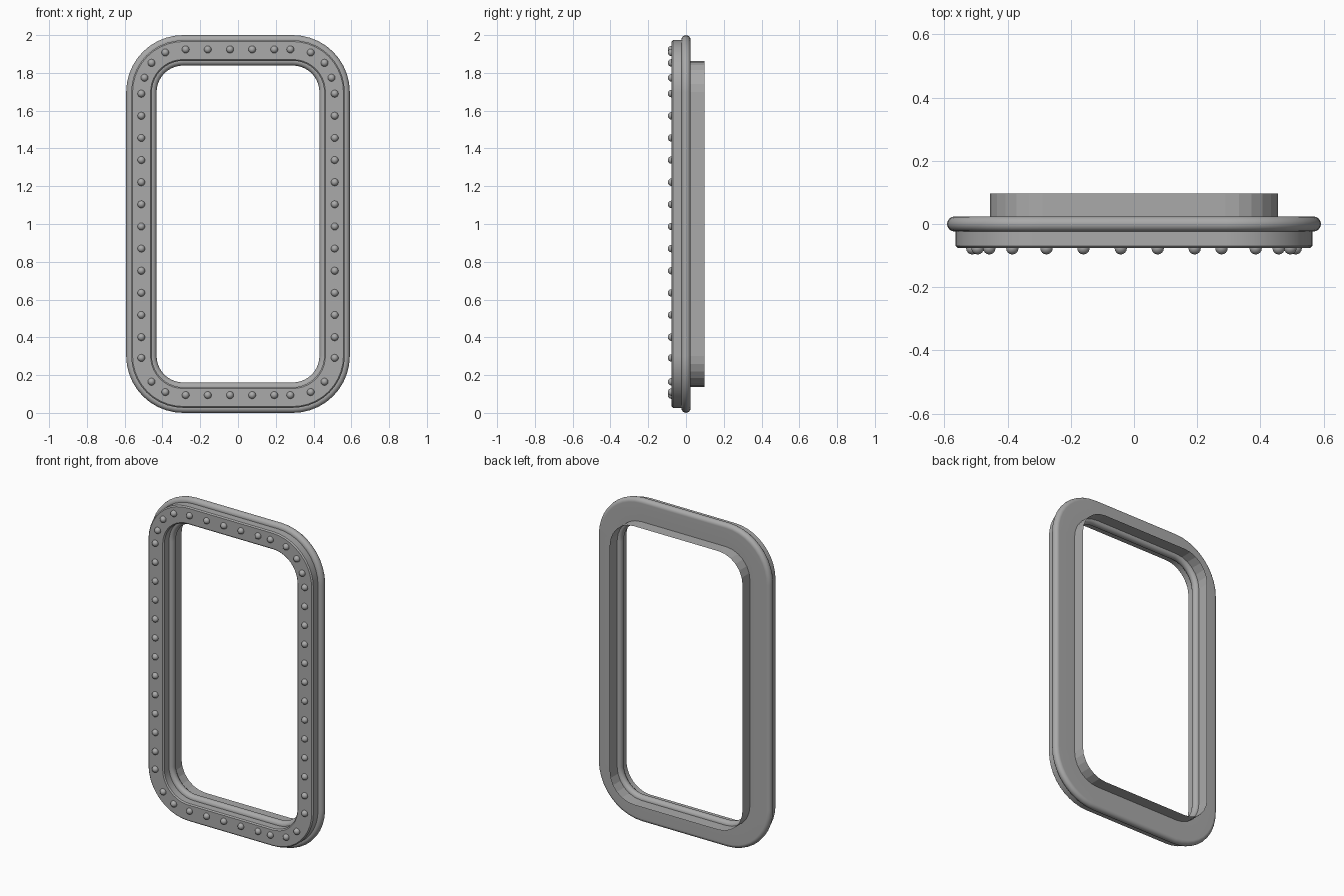
import bpy
import bmesh
from math import sin, cos, pi
from mathutils import Vector

if "Cube" in bpy.data.objects:
    bpy.data.objects.remove(bpy.data.objects["Cube"])

CX, CZ = 0.29, 0.698      # corner arc centres, measured from the frame centre
MID_Z = 1.0

# Dark grey metal shared by all parts
metal = bpy.data.materials.new("dark_metal")
metal.diffuse_color = (0.4, 0.4, 0.4, 1)
metal.use_nodes = True
metal.node_tree.nodes["Principled BSDF"].inputs["Base Color"].default_value = metal.diffuse_color


def rounded_path(half_width, segs):
    """Rounded rectangle in XZ; every ring shares the same corner centres."""
    r = half_width - CX
    pts = []
    for k, (sx, sz) in enumerate([(1, 1), (-1, 1), (-1, -1), (1, -1)]):
        for i in range(segs + 1):
            a = (k + i / segs) * pi / 2
            pts.append((sx * CX + r * cos(a), MID_Z + sz * CZ + r * sin(a)))
    return pts


def finish(name, bm, smooth=True):
    mesh = bpy.data.meshes.new(name)
    bm.to_mesh(mesh)
    bm.free()
    mesh.materials.append(metal)
    ob = bpy.data.objects.new(name, mesh)
    bpy.context.collection.objects.link(ob)
    if smooth:
        bpy.context.view_layer.objects.active = ob
        ob.select_set(True)
        bpy.ops.object.shade_smooth_by_angle(angle=pi / 6)
        ob.select_set(False)
        # Keeps the broad flat faces evenly shaded beside the rounded edges
        mod = ob.modifiers.new("weighted_normals", 'WEIGHTED_NORMAL')
        mod.keep_sharp = True
    return ob


def sweep(name, profile, closed=True, segs=10, smooth=True):
    """Sweep a profile of (half_width, y) points round the frame."""
    bm = bmesh.new()
    rings = [[bm.verts.new((x, y, z)) for x, z in rounded_path(w, segs)]
             for w, y in profile]
    count = len(rings)
    for j in range(count if closed else count - 1):
        a, b = rings[j], rings[(j + 1) % count]
        n = len(a)
        for i in range(n):
            bm.faces.new((a[i], a[(i + 1) % n], b[(i + 1) % n], b[i]))
    bmesh.ops.recalc_face_normals(bm, faces=bm.faces)
    return finish(name, bm, smooth)


# Flange: flat band with fully rounded inner and outer edges
R, OUTER, INNER = 0.024, 0.592, 0.431
flange = []
for i in range(9):
    a = -pi / 2 + pi * i / 8
    flange.append((OUTER - R + R * cos(a), R * sin(a)))
for i in range(9):
    a = pi / 2 + pi * i / 8
    flange.append((INNER + R + R * cos(a), R * sin(a)))
sweep("flange", flange)

# Raised front plate with chamfered front edges
sweep("front_plate", [(0.565, -0.015), (0.565, -0.069), (0.558, -0.076),
                      (0.463, -0.076), (0.456, -0.069), (0.456, -0.015)])

# Thin faceted sleeve projecting from the back
sweep("rear_sleeve", [(0.455, 0.01), (0.455, 0.097)], closed=False, segs=6, smooth=False)

# Rivets along the front plate
spots = [(x, z) for z in (1.924, 0.094)
         for x in (-0.277, -0.16, -0.042, 0.075, 0.192, 0.277)]
for s in (-1, 1):
    spots += [(s * 0.512, 1.69 - 0.1172 * i) for i in range(12)]
    spots += [(s * x, z) for x, z in ((0.512, 0.291), (0.385, 1.908), (0.458, 1.853),
                                      (0.495, 1.774), (0.385, 0.11), (0.458, 0.165))]
bm = bmesh.new()
for x, z in spots:
    new = bmesh.ops.create_uvsphere(bm, u_segments=16, v_segments=10, radius=0.0195)
    bmesh.ops.translate(bm, verts=new["verts"], vec=Vector((x, -0.077, z)))
finish("rivets", bm)
